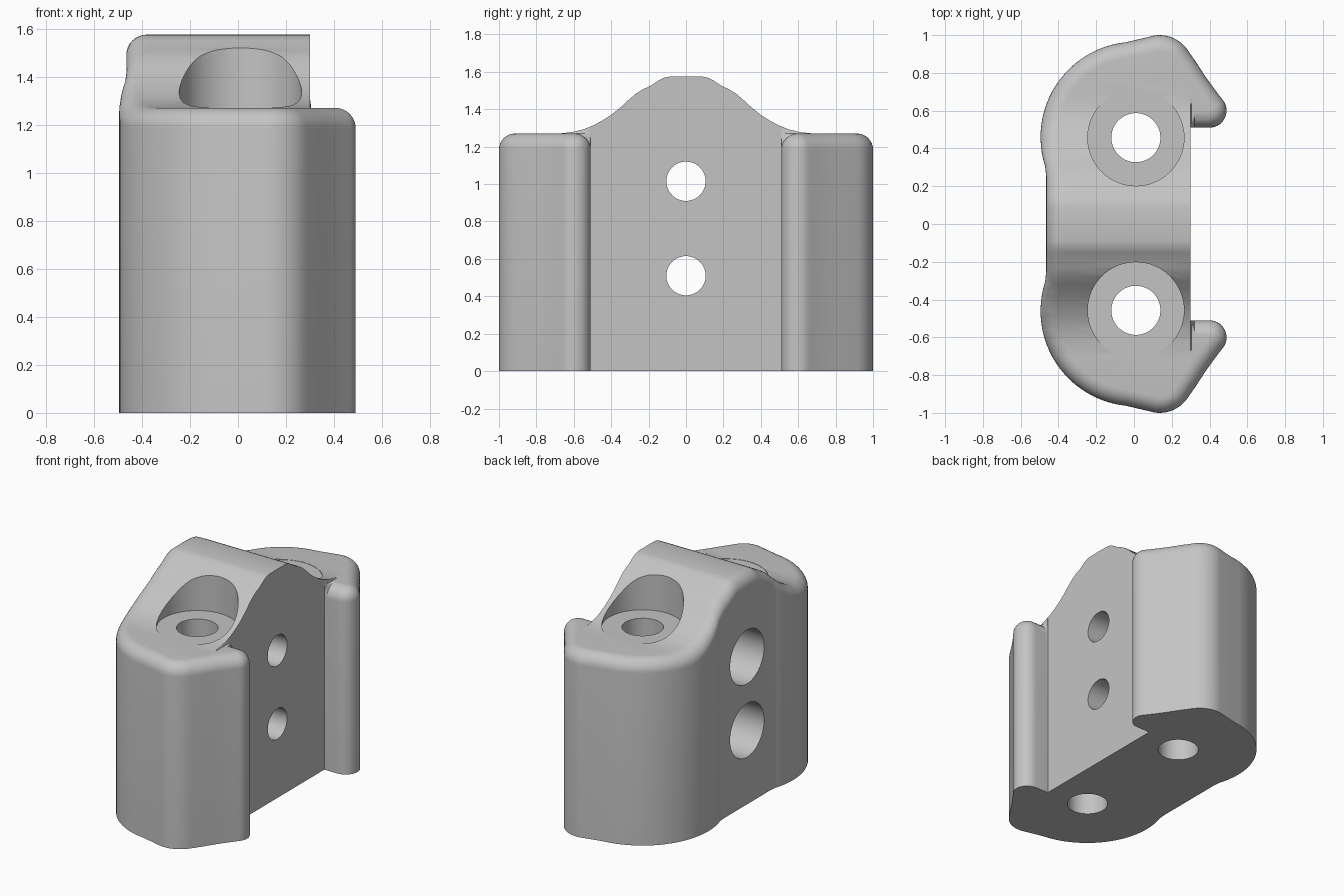
import bpy, bmesh, math
from mathutils import Vector

old = bpy.data.objects.get("Cube")
if old:
    bpy.data.objects.remove(old, do_unlink=True)

SHOULDER = 1.27   # height of the two end lobes
ROUND = 0.085     # radius of the rounded top rim
FACE_X = 0.3      # flat mounting face

grey = bpy.data.materials.new("light grey")
grey.use_nodes = True
colour = (0.55, 0.55, 0.55, 1)
grey.diffuse_color = colour
grey.node_tree.nodes["Principled BSDF"].inputs["Base Color"].default_value = colour

# Height of the central hump against distance from the middle
HUMP = [(0, 1.575), (0.09, 1.574), (0.12, 1.568), (0.15, 1.552), (0.19, 1.525),
        (0.23, 1.507), (0.27, 1.482), (0.31, 1.447), (0.35, 1.41), (0.4, 1.37),
        (0.45, 1.338), (0.5, 1.312), (0.55, 1.292), (0.61, 1.278), (0.68, SHOULDER)]


def hump_height(y):
    y = abs(y)
    for (a, ha), (b, hb) in zip(HUMP, HUMP[1:]):
        if y <= b:
            return ha + (hb - ha) * (y - a) / (b - a)
    return SHOULDER


def arc(cx, cy, radius, start, end, steps):
    angles = [math.radians(start + (end - start) * i / steps) for i in range(steps + 1)]
    return [Vector((cx + radius * math.cos(a), cy + radius * math.sin(a))) for a in angles]


# Footprint: lobe, shoulder, waist and hook, then mirrored front to back
half = [Vector((-0.465, 0.25))]
half += arc(0.01, 0.46, 0.505, 198, 96, 24)
half += arc(0.135, 0.82, 0.18, 97, 33, 10)
half += [Vector(p) for p in ((0.33, 0.855), (0.375, 0.785), (0.425, 0.715))]
half += arc(0.4, 0.6, 0.09, 40, -90, 14)
half += [Vector((0.32, 0.51)), Vector((FACE_X, 0.51))]
outline = half + [Vector((p.x, -p.y)) for p in reversed(half)]
count = len(outline)


def inward(i):
    d = (outline[(i + 1) % count] - outline[i - 1]).normalized()
    return Vector((d.y, -d.x))


# Body: stacked rings that curl inwards at the rim
bm = bmesh.new()
rings = [[bm.verts.new((p.x, p.y, 0)) for p in outline]]
STEPS = 8
for k in range(STEPS + 1):
    t = math.pi / 2 * k / STEPS
    ring = []
    for i, p in enumerate(outline):
        r = 0 if abs(p.x - FACE_X) < 1e-5 else ROUND
        q = p + inward(i) * r * (1 - math.cos(t))
        ring.append(bm.verts.new((q.x, q.y, SHOULDER - r * (1 - math.sin(t)))))
    rings.append(ring)
for low, high in zip(rings, rings[1:]):
    for i in range(count):
        j = (i + 1) % count
        bm.faces.new((low[i], low[j], high[j], high[i]))
bm.faces.new(rings[0])
bm.faces.new(rings[-1])
bmesh.ops.remove_doubles(bm, verts=bm.verts, dist=1e-4)
bmesh.ops.triangulate(bm, faces=[f for f in bm.faces if len(f.verts) > 4],
                      ngon_method='EAR_CLIP')


def slice_at(point, normal):
    geom = bm.verts[:] + bm.edges[:] + bm.faces[:]
    bmesh.ops.bisect_plane(bm, geom=geom, dist=1e-5, plane_co=point, plane_no=normal)


# Slice the top across its width and raise it into the hump
for y in sorted({s * h[0] for h in HUMP for s in (-1, 1)}):
    slice_at((0, y, 0), (0, 1, 0))
slice_at((FACE_X, 0, 0), (1, 0, 0))
slice_at((FACE_X + 0.005, 0, 0), (1, 0, 0))
for v in bm.verts:
    if v.co.z > 0.5 and v.co.x < FACE_X + 0.002:
        v.co.z += hump_height(v.co.y) - SHOULDER
bmesh.ops.dissolve_degenerate(bm, edges=bm.edges, dist=1e-5)
bmesh.ops.recalc_face_normals(bm, faces=bm.faces)
mesh = bpy.data.meshes.new("bracket_body")
bm.to_mesh(mesh)
bm.free()
body = bpy.data.objects.new("bracket_body", mesh)
bpy.context.collection.objects.link(body)
mesh.materials.append(grey)


def drill(radius, start, end):
    """Cut a round hole between two points."""
    a, b = Vector(start), Vector(end)
    bpy.ops.mesh.primitive_cylinder_add(
        vertices=64, radius=radius, depth=(b - a).length, location=(a + b) / 2,
        rotation=(b - a).to_track_quat('Z', 'Y').to_euler())
    cutter = bpy.context.object
    cutter.name = "hole_cutter"
    cutter.hide_render = True
    cutter.data.materials.append(grey)
    mod = body.modifiers.new("hole", 'BOOLEAN')
    mod.operation, mod.solver, mod.object = 'DIFFERENCE', 'EXACT', cutter
    bpy.context.view_layer.objects.active = body
    bpy.ops.object.modifier_apply(modifier=mod.name)
    bpy.data.objects.remove(cutter, do_unlink=True)


# Upright bolt holes with flat seats cut into the hump
for side in (-1, 1):
    y = side * 0.457
    drill(0.255, (0.01, y, SHOULDER - 0.002), (0.01, y, 2))
    drill(0.13, (0.01, y, -0.5), (0.01, y, 2))

# Cross holes with wide recesses on the rounded side
for z in (0.51, 1.015):
    drill(0.105, (-1, 0, z), (1, 0, z))
    drill(0.185, (-1, 0, z), (-0.24, 0, z))

bpy.ops.object.select_all(action='DESELECT')
body.select_set(True)
bpy.context.view_layer.objects.active = body
bpy.ops.object.shade_smooth_by_angle(angle=math.radians(30))
